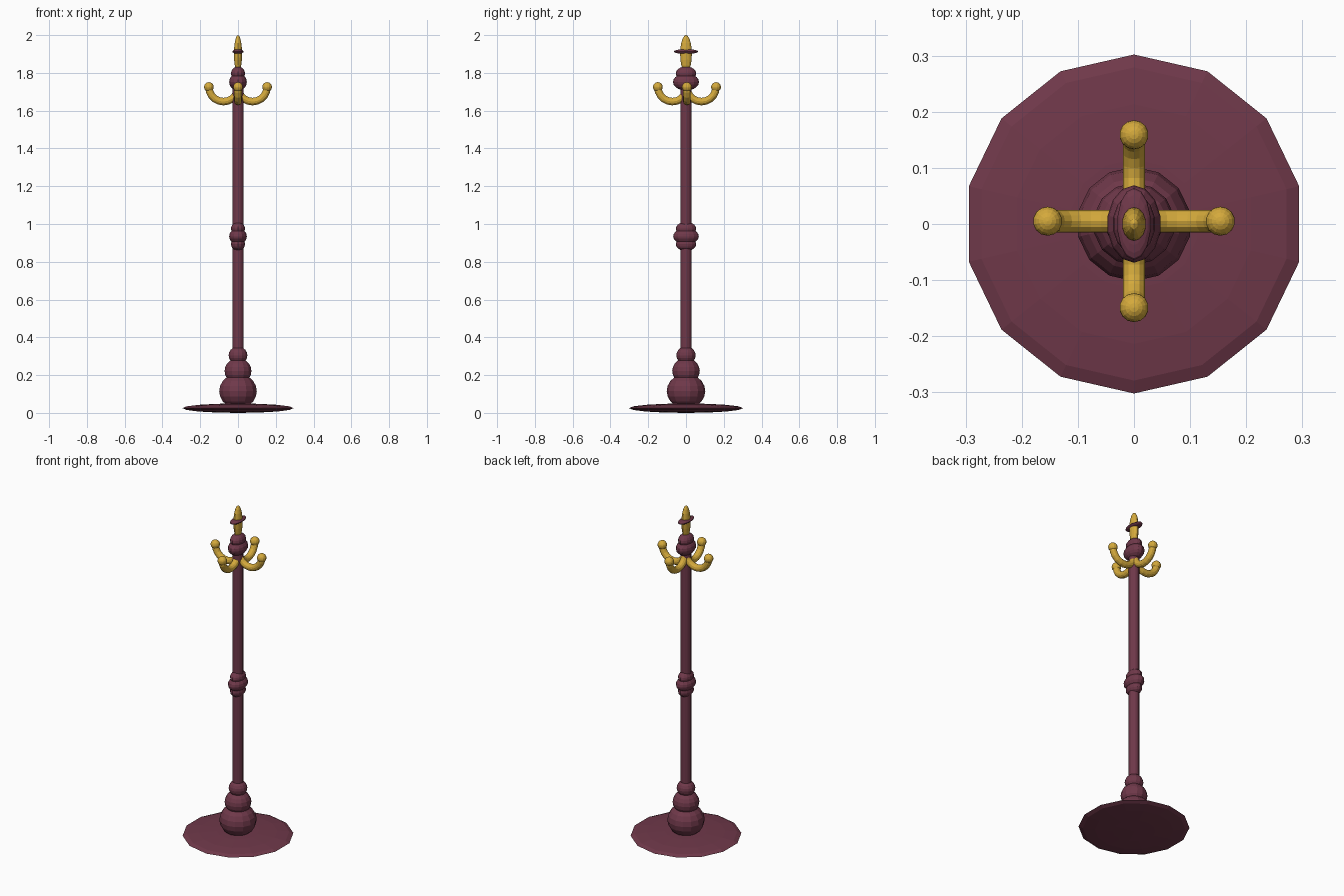
import bpy, math
from math import sin, cos, pi

if "Cube" in bpy.data.objects:
    bpy.data.objects.remove(bpy.data.objects["Cube"])


def material(name, rgb):
    m = bpy.data.materials.new(name)
    m.diffuse_color = (*rgb, 1)
    m.use_nodes = True
    m.node_tree.nodes["Principled BSDF"].inputs["Base Color"].default_value = m.diffuse_color
    return m


WOOD = material("maroon wood", (0.16, 0.040, 0.068))
GOLD = material("gold brass", (0.66, 0.40, 0.045))


def mesh_object(name, verts, faces, mat):
    me = bpy.data.meshes.new(name)
    me.from_pydata(verts, [], faces)
    me.materials.append(mat)
    ob = bpy.data.objects.new(name, me)
    bpy.context.collection.objects.link(ob)
    return ob


def ellipsoid(name, centre, radii, mat, segs=14, rings=10):
    """Low-poly ball with a vertex column on the y axis."""
    cx, cy, cz = centre
    rx, ry, rz = radii
    verts = [(cx, cy, cz - rz)]
    for i in range(1, rings):
        t = pi * i / rings
        for j in range(segs):
            a = pi / 2 + 2 * pi * j / segs
            verts.append((cx + rx * sin(t) * cos(a), cy + ry * sin(t) * sin(a), cz - rz * cos(t)))
    verts.append((cx, cy, cz + rz))
    top, faces = len(verts) - 1, []
    last = 1 + (rings - 2) * segs
    for j in range(segs):
        k = (j + 1) % segs
        faces.append((0, 1 + k, 1 + j))
        for i in range(rings - 2):
            b = 1 + i * segs
            faces.append((b + j, b + k, b + segs + k, b + segs + j))
        faces.append((last + j, last + k, top))
    return mesh_object(name, verts, faces, mat)


def tube(name, frames, mat, segs=12):
    """Capped tube through frames of (centre, side axis, up axis, radius)."""
    verts, faces = [], []
    for c, u, v, r in frames:
        for j in range(segs):
            a = 2 * pi * j / segs
            verts.append(tuple(c[k] + r * (cos(a) * u[k] + sin(a) * v[k]) for k in range(3)))
    n = len(frames)
    for i in range(n - 1):
        for j in range(segs):
            k = (j + 1) % segs
            faces.append((i * segs + j, i * segs + k, (i + 1) * segs + k, (i + 1) * segs + j))
    faces.append(tuple(reversed(range(segs))))
    faces.append(tuple(range((n - 1) * segs, n * segs)))
    return mesh_object(name, verts, faces, mat)


# Foot plate and pole
ellipsoid("foot_plate", (0, 0, 0.025), (0.302, 0.302, 0.025), WOOD, rings=8)
tube("pole", [((0, 0, z), (0, 1, 0), (-1, 0, 0), 0.029) for z in (0.1, 1.78)], WOOD, 14)

# Turned beads: name, z, radii
for name, z, radii in (
    ("base_bead_large", 0.115, (0.102, 0.102, 0.092)),
    ("base_bead_medium", 0.222, (0.073, 0.073, 0.068)),
    ("base_bead_small", 0.305, (0.051, 0.051, 0.047)),
    ("middle_bead_lower", 0.893, (0.038, 0.054, 0.036)),
    ("middle_bead", 0.935, (0.048, 0.068, 0.042)),
    ("middle_bead_upper", 0.975, (0.038, 0.054, 0.036)),
    ("top_bead_lower", 1.752, (0.048, 0.069, 0.045)),
    ("top_bead_upper", 1.797, (0.038, 0.054, 0.037)),
    ("finial_ring", 1.913, (0.030, 0.064, 0.013)),
):
    ellipsoid(name, (0, 0, z), radii, WOOD)

# Brass finial
ellipsoid("finial", (0, 0, 1.90), (0.022, 0.031, 0.10), GOLD)

# Four U-shaped hooks with ball ends
R, CZ, OY = 0.077, 1.725, 0.005
for n in range(4):
    a = n * pi / 2
    d = (cos(a), sin(a), 0)
    side = (-sin(a), cos(a), 0)
    frames = []
    for i in range(11):
        t = pi + pi * i / 10
        h, z = R + R * cos(t), CZ + R * sin(t)
        out = (d[0] * cos(t), d[1] * cos(t), sin(t))
        frames.append(((d[0] * h, d[1] * h + OY, z), out, tuple(-s for s in side), 0.02))
    # axes chosen so that the faces point outward
    tube(f"hook_{n + 1}", [(c, u, v, r) for c, u, v, r in frames], GOLD)
    ellipsoid(f"hook_ball_{n + 1}", (d[0] * 2 * R, d[1] * 2 * R + OY, CZ),
              (0.026, 0.026, 0.026), GOLD)

# Keep every face normal outward
import bmesh
for ob in bpy.data.objects:
    bm = bmesh.new()
    bm.from_mesh(ob.data)
    bmesh.ops.recalc_face_normals(bm, faces=bm.faces)
    bm.to_mesh(ob.data)
    bm.free()
